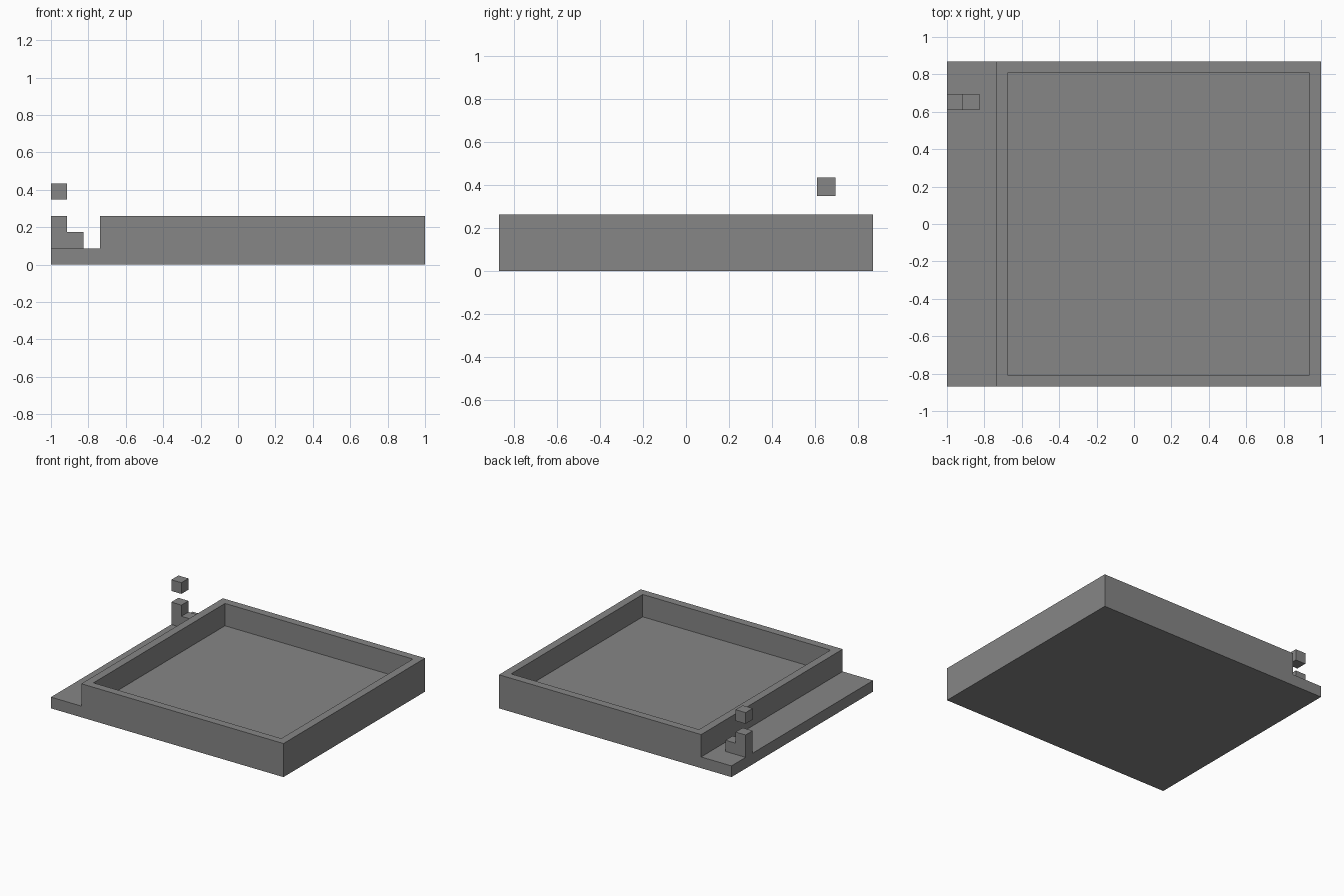
import bpy
import bmesh
from mathutils import Vector

U = 2 / 23  # grid unit of the model

if "Cube" in bpy.data.objects:
    bpy.data.objects.remove(bpy.data.objects["Cube"], do_unlink=True)

grey = bpy.data.materials.new("mid grey")
grey.use_nodes = True
colour = (0.24, 0.24, 0.24, 1)
grey.diffuse_color = colour
grey.node_tree.nodes["Principled BSDF"].inputs["Base Color"].default_value = colour


def extrude_profile(name, points, y0, y1, hollow=None):
    """Extrude an x-z outline (in units from the right edge) along y.
    hollow = (top height, wall, depth) sinks a basin into the face at that height."""
    bm = bmesh.new()
    verts = [bm.verts.new((x * U - 1, y0 * U, z * U)) for x, z in points]
    face = bm.faces.new(verts)
    result = bmesh.ops.extrude_face_region(bm, geom=[face], use_keep_orig=True)
    moved = [v for v in result["geom"] if isinstance(v, bmesh.types.BMVert)]
    bmesh.ops.translate(bm, verts=moved, vec=(0, (y1 - y0) * U, 0))
    bmesh.ops.recalc_face_normals(bm, faces=bm.faces)
    if hollow:
        height, wall, depth = hollow
        top = [f for f in bm.faces if f.normal.z > 0.9
               and abs(f.calc_center_median().z - height * U) < 0.01]
        bmesh.ops.inset_region(bm, faces=top, thickness=wall * U)
        # straight basin walls: duplicate the floor outline, then sink it
        sunk = bmesh.ops.extrude_face_region(bm, geom=top)
        floor = [v for v in sunk["geom"] if isinstance(v, bmesh.types.BMVert)]
        bmesh.ops.translate(bm, verts=floor, vec=Vector((0, 0, -depth * U)))
        bmesh.ops.delete(bm, geom=[f for f in top if f.is_valid], context='FACES')
        bmesh.ops.recalc_face_normals(bm, faces=bm.faces)
    mesh = bpy.data.meshes.new(name)
    bm.to_mesh(mesh)
    bm.free()
    mesh.materials.append(grey)
    obj = bpy.data.objects.new(name, mesh)
    bpy.context.collection.objects.link(obj)
    return obj


# Square tray with a low ledge along its right side
extrude_profile("tray_with_ledge",
                [(0, 0), (23, 0), (23, 3), (3, 3), (3, 1), (0, 1)],
                -10, 10, hollow=(3, 1, 2))

# Small stepped post standing on the ledge
extrude_profile("stepped_post",
                [(0, 1), (2, 1), (2, 2), (1, 2), (1, 3), (0, 3)], 7, 8)

# Cube floating above the post
extrude_profile("floating_cube", [(0, 4), (1, 4), (1, 5), (0, 5)], 7, 8)
